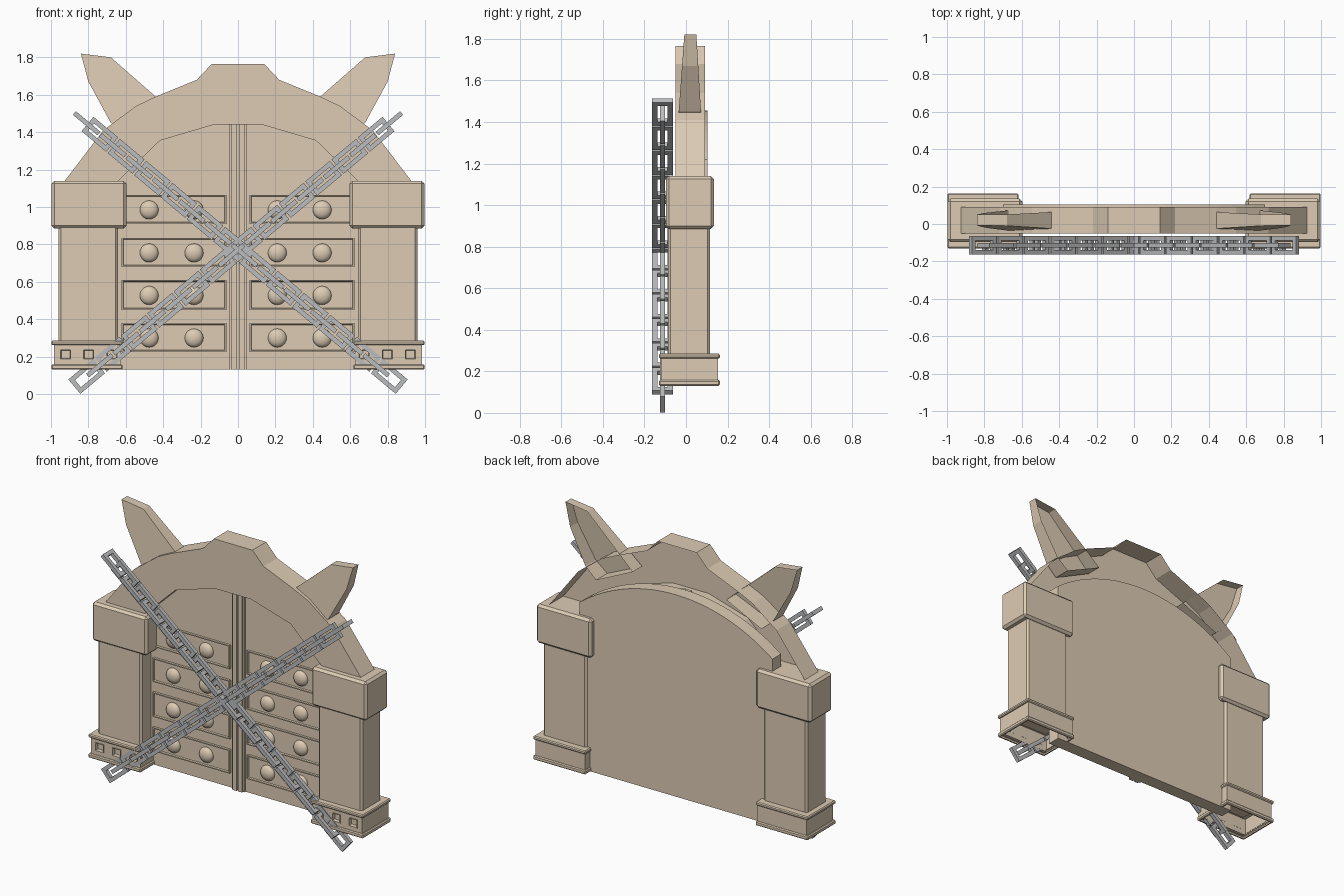
import bpy, bmesh, math
from mathutils import Matrix, Vector

if "Cube" in bpy.data.objects:
    bpy.data.objects.remove(bpy.data.objects["Cube"])


def material(name, rgb):
    m = bpy.data.materials.new(name)
    m.diffuse_color = (*rgb, 1)
    m.use_nodes = True
    m.node_tree.nodes["Principled BSDF"].inputs["Base Color"].default_value = m.diffuse_color
    return m


STONE = material("sand_stone", (0.72, 0.60, 0.455))
STEEL = material("grey_steel", (0.50, 0.505, 0.515))


def finish(name, bm, mat):
    me = bpy.data.meshes.new(name)
    bm.to_mesh(me)
    bm.free()
    me.materials.append(mat)
    ob = bpy.data.objects.new(name, me)
    bpy.context.collection.objects.link(ob)
    return ob


def box(name, side, x0, x1, y0, y1, z0, z1, bevel=0.0, hollow=None, sunk=None):
    """Box given on the +x side, placed on either side.
    hollow: rim width left on the opened top and bottom.
    sunk: (rim, depth) of a recess in the front face."""
    x0, x1 = sorted((side * x0, side * x1))
    bm = bmesh.new()
    bmesh.ops.create_cube(bm, size=1)
    for v in bm.verts:
        v.co = Vector(((x0 + x1) / 2 + v.co.x * (x1 - x0),
                       (y0 + y1) / 2 + v.co.y * (y1 - y0),
                       (z0 + z1) / 2 + v.co.z * (z1 - z0)))
    if bevel:
        bmesh.ops.bevel(bm, geom=bm.edges[:], offset=bevel, segments=1, affect='EDGES')
    bm.normal_update()
    if hollow is not None:
        ends = [f for f in bm.faces if abs(f.normal.z) > 0.95]
        if hollow:
            bmesh.ops.inset_individual(bm, faces=ends, thickness=hollow)
        bmesh.ops.delete(bm, geom=ends, context='FACES')
    if sunk:
        face = [f for f in bm.faces if f.normal.y < -0.95]
        bmesh.ops.inset_region(bm, faces=face, thickness=sunk[0], depth=0)
        bmesh.ops.inset_region(bm, faces=face, thickness=0.004, depth=-sunk[1])
    return finish(name, bm, STONE)


def extrude(name, pts, front, back, closed=True):
    """Counterclockwise x/z outline pulled along y; front and back depend on z."""
    bm = bmesh.new()
    f = [bm.verts.new((x, front(z), z)) for x, z in pts]
    b = [bm.verts.new((x, back(z), z)) for x, z in pts]
    bm.faces.new(f)
    if closed:
        bm.faces.new(b[::-1])
    for i in range(len(pts)):
        j = (i + 1) % len(pts)
        bm.faces.new((f[j], f[i], b[i], b[j]))
    return finish(name, bm, STONE)


# Door slab with a rounded top
R, TOP = 1.16, 1.455
arc = []
for i in range(25):
    x = 0.70 - 1.40 * i / 24
    arc.append((x, TOP - R + math.sqrt(R * R - x * x)))
extrude("door_slab", [(-0.70, 0.13), (0.70, 0.13)] + arc,
        lambda z: 0.015, lambda z: 0.103)

# Stepped arch over the door, open at the back
outer = [(0.93, 1.135), (0.72, 1.41), (0.545, 1.54), (0.44, 1.59), (0.22, 1.68), (0.14, 1.765)]
inner = [(0.13, 1.44), (0.417, 1.355), (0.645, 1.135)]
mirror = lambda pts: [(-x, z) for x, z in reversed(pts)]
extrude("arch", outer + mirror(outer) + mirror(inner) + inner,
        lambda z: -0.05, lambda z: 0.092, closed=False)

# Tapering horns rooted inside the arch, open at the back
horn = [(0.34, 1.50), (0.60, 1.38), (0.68, 1.45), (0.80, 1.67), (0.84, 1.82), (0.68, 1.80), (0.44, 1.59)]
taper = lambda z: (z - 1.45) / 0.37
for side, label in ((1, "right"), (-1, "left")):
    extrude("horn_" + label, horn if side > 0 else mirror(horn),
            lambda z: -0.035 + 0.027 * taper(z),
            lambda z: 0.072 - 0.022 * taper(z), closed=False)

# Centre strip and ribs
box("centre_strip", 1, -0.045, 0.045, 0.003, 0.05, 0.13, 1.45)
for s in (1, -1):
    box("centre_rib", s, 0.005, 0.035, -0.008, 0.05, 0.13, 1.45)

# Door panels with sunken centres, and round studs
for z0, z1 in ((0.225, 0.38), (0.45, 0.61), (0.68, 0.835), (0.91, 1.065)):
    for s in (1, -1):
        box("door_panel", s, 0.062, 0.622, 0.0, 0.05, z0, z1, sunk=(0.010, 0.010))
    for x in (-0.475, -0.235, 0.21, 0.45):
        bm = bmesh.new()
        bmesh.ops.create_uvsphere(
            bm, u_segments=20, v_segments=12, radius=0.05,
            matrix=Matrix.Translation((x, 0.010, (z0 + z1) / 2 - 0.003))
            @ Matrix.Diagonal((1, 0.6, 1, 1)) @ Matrix.Rotation(math.pi / 2, 4, 'X'))
        for f in bm.faces:
            f.smooth = True
        finish("door_stud", bm, STONE)

# Pillars, with plinths hollow from below
for s in (1, -1):
    box("pillar_cap", s, 0.597, 0.997, -0.097, 0.135, 0.885, 1.14, 0.015)
    box("pillar_column", s, 0.642, 0.959, -0.087, 0.116, 0.25, 0.92, 0.012)
    box("base_lower_lip", s, 0.617, 0.998, -0.13, 0.163, 0.13, 0.158, 0.006, 0.012)
    box("base_core", s, 0.625, 0.985, -0.100, 0.155, 0.15, 0.27, 0, 0)
    box("base_upper_lip", s, 0.617, 0.998, -0.13, 0.163, 0.262, 0.285, 0.006)
    # Front lattice holding three framed square recesses
    box("base_rail", s, 0.625, 0.985, -0.12, -0.10, 0.15, 0.184)
    box("base_rail", s, 0.625, 0.985, -0.12, -0.10, 0.24, 0.262)
    for x0, x1 in ((0.625, 0.643), (0.705, 0.767), (0.829, 0.89), (0.952, 0.985)):
        box("base_post", s, x0, x1, -0.12, -0.10, 0.184, 0.24)
    for x0, x1 in ((0.643, 0.705), (0.767, 0.829), (0.89, 0.952)):
        box("base_recess", s, x0, x1, -0.124, -0.099, 0.184, 0.24, sunk=(0.006, 0.022))


# Chains of alternating rectangular links
def add_link(bm, mat, length=0.172, width=0.10, t=0.025):
    rings = []
    for dx, dy in ((length / 2, width / 2), (length / 2 - t, width / 2 - t)):
        for h in (-t / 2, t / 2):
            rings.append([bm.verts.new(mat @ Vector((sx * dx, sy * dy, h)))
                          for sx, sy in ((1, 1), (-1, 1), (-1, -1), (1, -1))])
    ob, ot, ib, it = rings
    for i in range(4):
        j = (i + 1) % 4
        bm.faces.new((ot[i], ot[j], it[j], it[i]))
        bm.faces.new((ob[j], ob[i], ib[i], ib[j]))
        bm.faces.new((ob[i], ob[j], ot[j], ot[i]))
        bm.faces.new((ib[j], ib[i], it[i], it[j]))


LINKS, PITCH, ANGLE = 24, 0.0917, math.radians(39.9)
for s, label in ((1, "falling_right"), (-1, "falling_left")):
    bm = bmesh.new()
    d = Vector((s * math.cos(ANGLE), 0, -math.sin(ANGLE)))
    across = Vector((0, 1, 0))
    up = d.cross(across)
    for i in range(LINKS):
        # even links stand edge-on, odd links lie flat to the front
        a, b = (across, up) if i % 2 == 0 else (up, -across)
        c = Vector((0, -0.113, 0.771)) + d * (i - (LINKS - 1) / 2) * PITCH
        add_link(bm, Matrix.Translation(c) @ Matrix((d, a, b)).transposed().to_4x4())
    bmesh.ops.recalc_face_normals(bm, faces=bm.faces[:])
    finish("chain_" + label, bm, STEEL)
